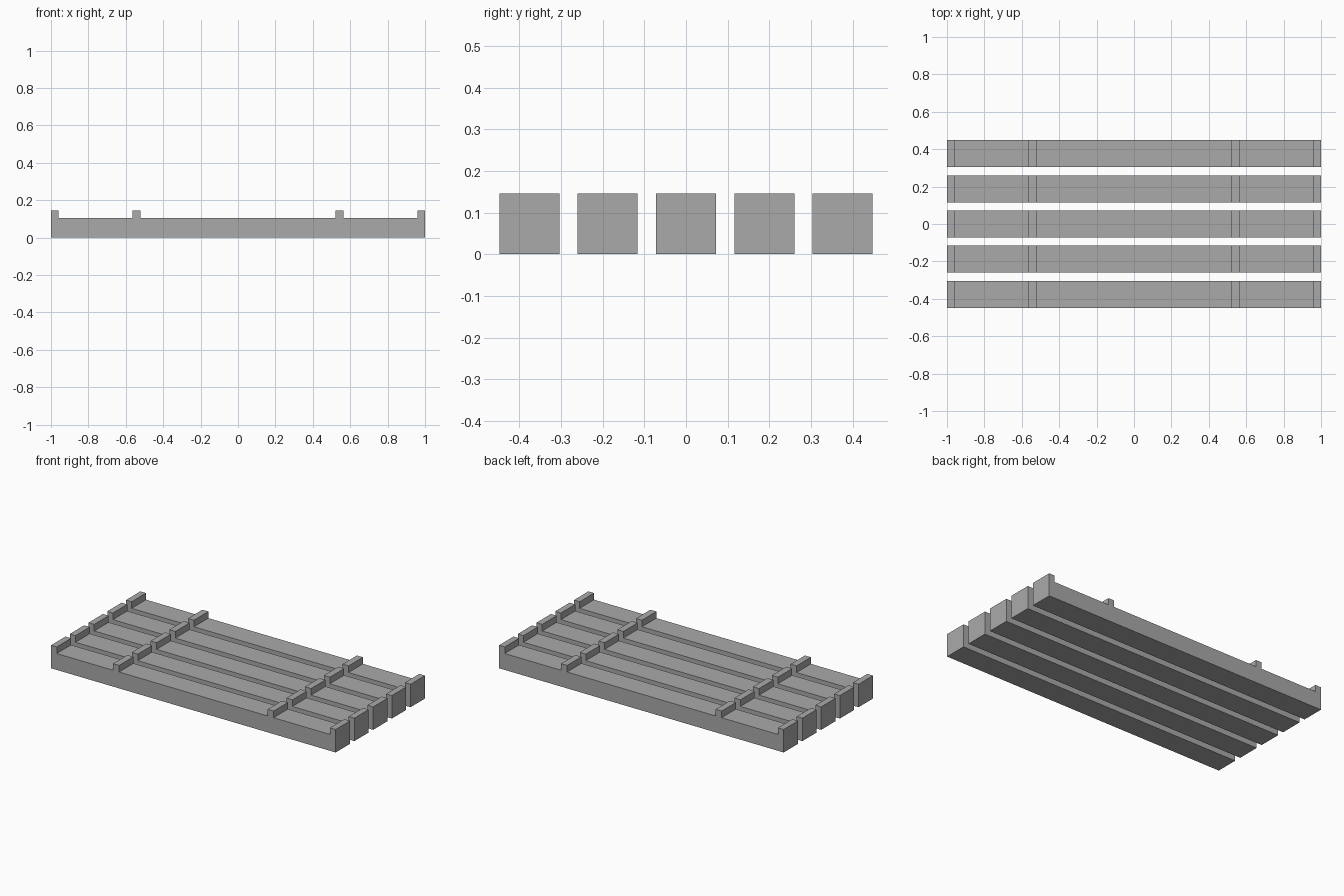
import bpy
import bmesh

cube = bpy.data.objects.get("Cube")
if cube:
    bpy.data.objects.remove(cube, do_unlink=True)

SLATS, WIDTH, PITCH = 5, 0.144, 0.188
DECK, TOP = 0.104, 0.146
RIBS = [(-1.0, -0.96), (-0.564, -0.522), (0.522, 0.564), (0.96, 1.0)]

grey = bpy.data.materials.new("plain grey")
grey.use_nodes = True
colour = (0.4, 0.4, 0.4, 1)
grey.diffuse_color = colour
grey.node_tree.nodes["Principled BSDF"].inputs["Base Color"].default_value = colour


def slat_profile():
    """Side outline of a slat: flat bottom, deck with raised ribs."""
    points = [(1, 0), (-1, 0)]
    for left, right in RIBS:
        if left > -1:
            points.append((left, DECK))
        points += [(left, TOP), (right, TOP)]
        if right < 1:
            points.append((right, DECK))
    return points


def add_slat(name, y):
    bm = bmesh.new()
    face = bm.faces.new([bm.verts.new((x, y - WIDTH / 2, z)) for x, z in slat_profile()])
    extruded = bmesh.ops.extrude_face_region(bm, geom=[face], use_keep_orig=True)
    verts = [g for g in extruded["geom"] if isinstance(g, bmesh.types.BMVert)]
    bmesh.ops.translate(bm, verts=verts, vec=(0, WIDTH, 0))
    bmesh.ops.recalc_face_normals(bm, faces=bm.faces)
    mesh = bpy.data.meshes.new(name)
    bm.to_mesh(mesh)
    bm.free()
    mesh.materials.append(grey)
    bpy.context.collection.objects.link(bpy.data.objects.new(name, mesh))


# Five parallel ribbed slats
for i in range(SLATS):
    add_slat(f"ribbed_slat_{i + 1}", (i - (SLATS - 1) / 2) * PITCH)
